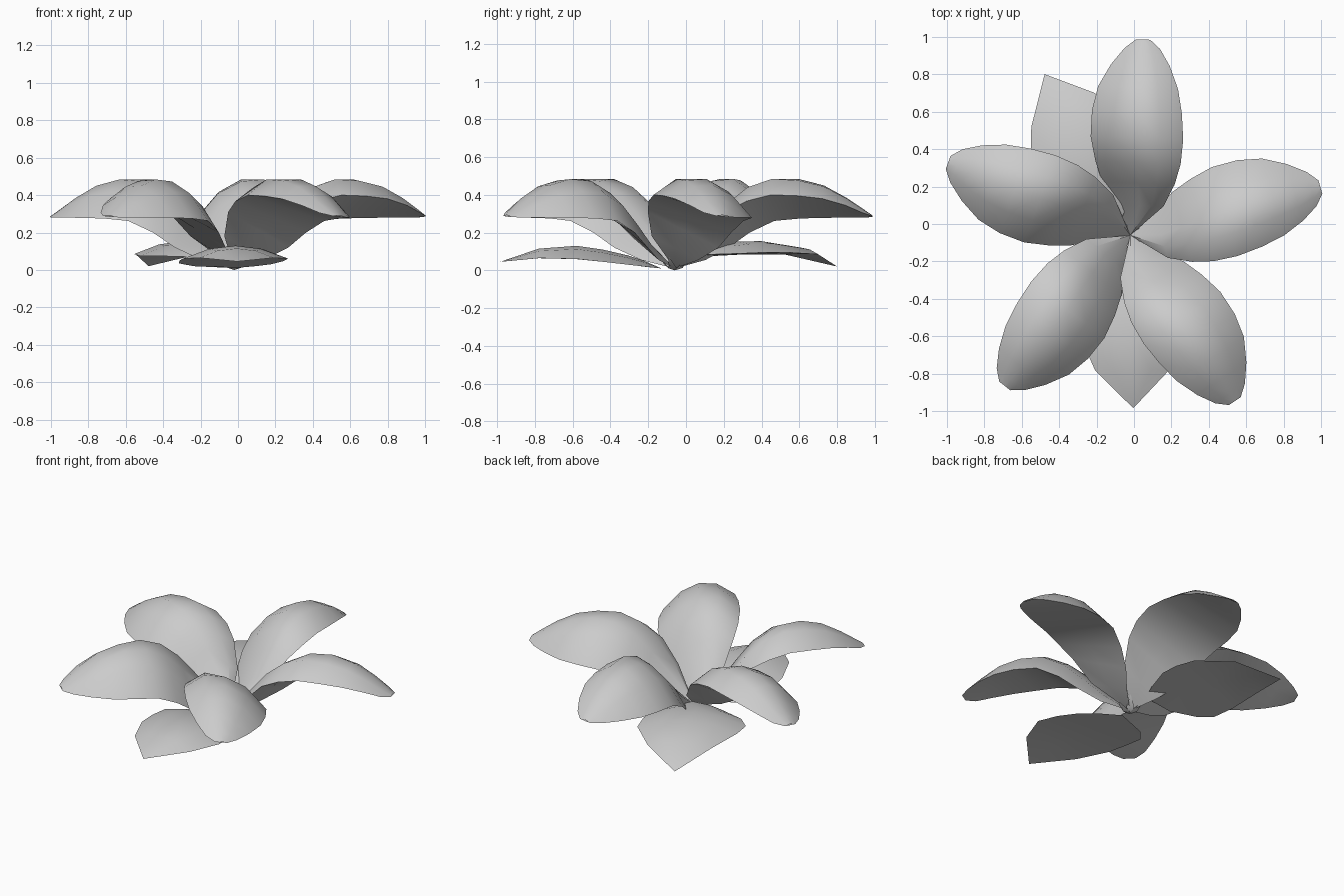
import bpy, bmesh
from math import radians, sin, cos

CX, CY = -0.02, -0.06  # flower centre


def blade(name, rows, angle, lift=0.0):
    """Closed blade with domed top and flat underside.
    Row: distance, right/left width, right/middle/left height, fold depth."""
    bm = bmesh.new()
    c, s = cos(radians(angle)), sin(radians(angle))

    def vert(u, v, z):
        return bm.verts.new((CX + u * c - v * s, CY + u * s + v * c, z + lift))

    top, under = [], []
    for u, vr, vl, zr, zm, zl, fold in rows:
        mid = (vr + vl) / 2
        right = vert(u, vr, zr)
        left = vert(u, vl, zl)
        top.append([right,
                    vert(u, (vr + mid) / 2, .375 * zr + .75 * zm - .125 * zl + fold),
                    vert(u, mid, zm - fold),
                    vert(u, (vl + mid) / 2, -.125 * zr + .75 * zm + .375 * zl),
                    left])
        under.append([right, vert(u, mid, (zr + zl) / 2 - .0006), left])
    for a, b in zip(top, top[1:]):
        for i in range(4):
            bm.faces.new((a[i], b[i], b[i + 1], a[i + 1]))
    for a, b in zip(under, under[1:]):
        for i in range(2):
            bm.faces.new((a[i + 1], b[i + 1], b[i], a[i]))
    bmesh.ops.remove_doubles(bm, verts=bm.verts, dist=0.001)
    me = bpy.data.meshes.new(name)
    bm.to_mesh(me)
    bm.free()
    ob = bpy.data.objects.new(name, me)
    bpy.context.collection.objects.link(ob)
    bpy.ops.object.select_all(action='DESELECT')
    ob.select_set(True)
    bpy.context.view_layer.objects.active = ob
    bpy.ops.object.shade_smooth_by_angle(angle=radians(42))
    return ob


# Five twisted, arching petals
petal_rows = [
    (0.00, 0, 0, .01, .01, .01, 0),
    (0.16, -.172, .085, .18, .18, .055, .012),
    (0.28, -.228, .16, .31, .315, .12, .014),
    (0.39, -.256, .20, .367, .42, .20, .012),
    (0.52, -.265, .23, .40, .48, .262, .007),
    (0.66, -.253, .228, .395, .483, .275, 0),
    (0.79, -.228, .2, .38, .45, .278, 0),
    (0.91, -.18, .135, .345, .385, .28, 0),
    (1.00, -.125, .065, .305, .325, .28, 0),
    (1.048, -.07, .005, .288, .292, .282, 0),
]
for k in range(5):
    blade(f"petal_{k + 1}", petal_rows, 16 + 72 * k)

# Two broad pointed leaves underneath
leaf_front = [
    (0.07, 0, 0, .01, .01, .01, 0),
    (0.16, -.22, .11, .02, .05, .02, 0),
    (0.25, -.30, .19, .035, .08, .03, 0),
    (0.38, -.30, .25, .05, .11, .045, 0),
    (0.52, -.285, .28, .06, .13, .06, 0),
    (0.72, -.20, .20, .065, .115, .065, 0),
    (0.925, 0, 0, .045, .045, .045, 0),
]
blade("leaf_front", leaf_front, -89)
leaf_back = [
    (0.10, 0, 0, .08, .08, .08, 0),
    (0.18, -.10, .19, .085, .11, .07, 0),
    (0.30, -.22, .32, .09, .14, .075, 0),
    (0.40, -.26, .36, .095, .152, .075, 0),
    (0.53, -.28, .325, .095, .155, .085, 0),
    (0.76, -.19, .195, .085, .12, .085, 0),
    (0.975, 0, 0, .02, .02, .02, 0),
]
blade("leaf_back", leaf_back, 118)

# Small star of sepals at the base
sepal_rows = [
    (0.00, 0, 0, .002, .002, .002, 0),
    (0.035, -.024, .024, .015, .022, .015, 0),
    (0.09, 0, 0, .075, .075, .075, 0),
]
for k in range(5):
    blade(f"sepal_{k + 1}", sepal_rows, 52 + 72 * k, -0.002)
